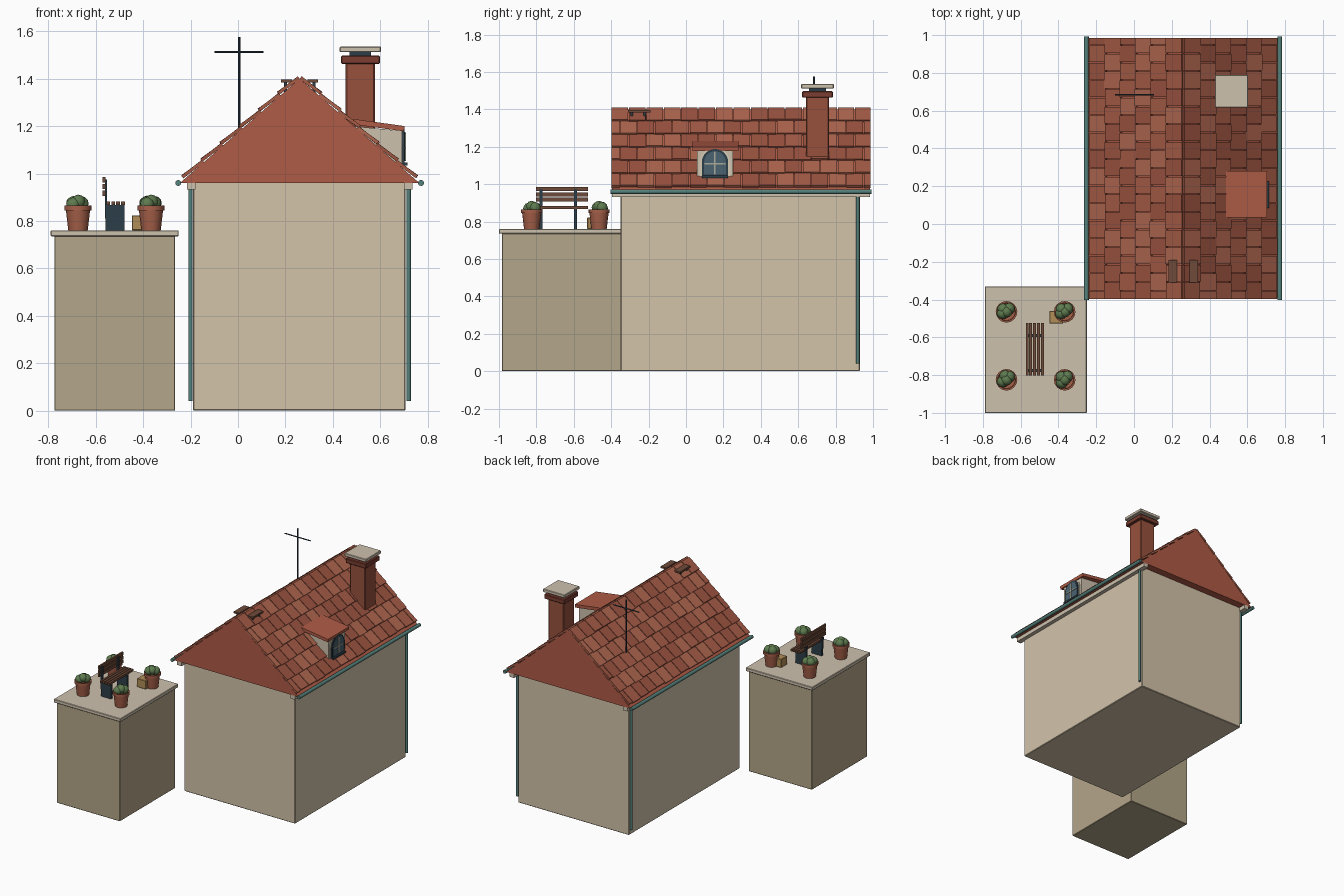
import bpy, bmesh, math, random
from mathutils import Matrix, Vector

if "Cube" in bpy.data.objects:
    bpy.data.objects.remove(bpy.data.objects["Cube"])

random.seed(4)
mats = {}


def mat(hexcol):
    if hexcol not in mats:
        m = bpy.data.materials.new("paint_" + hexcol)
        rgb = [(int(hexcol[i:i + 2], 16) / 255) ** 2.2 for i in (0, 2, 4)]
        m.diffuse_color = (*rgb, 1)
        m.use_nodes = True
        m.node_tree.nodes["Principled BSDF"].inputs["Base Color"].default_value = m.diffuse_color
        mats[hexcol] = m
    return mats[hexcol]


def finish(name, bm, *cols, smooth=False, bevel=0):
    bmesh.ops.recalc_face_normals(bm, faces=bm.faces)
    me = bpy.data.meshes.new(name)
    bm.to_mesh(me)
    bm.free()
    ob = bpy.data.objects.new(name, me)
    bpy.context.collection.objects.link(ob)
    for c in cols:
        me.materials.append(mat(c))
    if smooth:
        bpy.ops.object.select_all(action='DESELECT')
        ob.select_set(True)
        bpy.context.view_layer.objects.active = ob
        bpy.ops.object.shade_smooth_by_angle(angle=math.radians(40))
    if bevel:
        b = ob.modifiers.new("bevel", 'BEVEL')
        b.width, b.segments = bevel, 1
    return ob


def box(name, x, y, z, col, bevel=0):
    bm = bmesh.new()
    m = Matrix.Translation([(a + b) / 2 for a, b in (x, y, z)])
    m = m @ Matrix.Diagonal((x[1] - x[0], y[1] - y[0], z[1] - z[0], 1))
    bmesh.ops.create_cube(bm, size=1, matrix=m)
    return finish(name, bm, col, bevel=bevel)


def prism(name, pts, axis, a, b, col):
    # outline in the plane across the axis, extruded from a to b
    bm = bmesh.new()
    put = (lambda p, t: (t, p[0], p[1])) if axis == 'x' else (lambda p, t: (p[0], t, p[1]))
    f = bm.faces.new([bm.verts.new(put(p, a)) for p in pts])
    r = bmesh.ops.extrude_face_region(bm, geom=[f])
    move = Vector(put((0, 0), b - a))
    bmesh.ops.translate(bm, vec=move, verts=[v for v in r['geom'] if isinstance(v, bmesh.types.BMVert)])
    return finish(name, bm, col)


def rod(name, p, q, r, col, n=12):
    p, q = Vector(p), Vector(q)
    bm = bmesh.new()
    m = Matrix.Translation((p + q) / 2) @ (q - p).to_track_quat('Z', 'Y').to_matrix().to_4x4()
    bmesh.ops.create_cone(bm, cap_ends=True, segments=n, radius1=r, radius2=r, depth=(q - p).length, matrix=m)
    return finish(name, bm, col, smooth=True)


def lathe(name, prof, loc, col, n=16):
    bm = bmesh.new()
    vs = [bm.verts.new((r, 0, z)) for r, z in prof]
    es = [bm.edges.new(e) for e in zip(vs, vs[1:])]
    bmesh.ops.spin(bm, geom=vs + es, cent=(0, 0, 0), axis=(0, 0, 1), angle=2 * math.pi, steps=n)
    bmesh.ops.remove_doubles(bm, verts=bm.verts, dist=1e-5)
    ob = finish(name, bm, col, smooth=True)
    ob.location = loc


WALL, STONE, SLAB = "D2C2A8", "B2A488", "CCC0AC"
CLAY, GREEN, DARK, WOOD = "AE5C48", "55807A", "30404A", "6E4C3C"

# house walls and roof core
box("house_walls", (-.19, .707), (-.35, .93), (0, .965), WALL, .004)
CX, TOP, HALF, EAVE = .26, 1.40, .505, .96
prism("roof_core", [(CX - HALF, EAVE), (CX + HALF, EAVE), (CX, TOP)], 'y', -.395, .985, CLAY)

# roof tiles, staggered rows on both slopes
L = math.hypot(HALF, TOP - EAVE)
ROWS, PITCH, TW, Y0, Y1 = 6, .107, .093, -.40, .988
for side, label in ((-1, "left"), (1, "right")):
    d = Vector((side * HALF, 0, EAVE - TOP)) / L
    n = Vector((side * (TOP - EAVE), 0, HALF)) / L
    bm = bmesh.new()
    for r in range(ROWS):
        y = Y0 - (TW / 2 if r % 2 else 0)
        while y < Y1 - .015:
            a, b = max(y, Y0), min(y + TW, Y1)
            y += TW
            if b - a < .015:
                continue
            t = math.radians(random.uniform(3, 5.5))
            dd, nn = d * math.cos(t) + n * math.sin(t), n * math.cos(t) - d * math.sin(t)
            ln = PITCH + random.uniform(-.003, .004)
            c = Vector((CX, (a + b) / 2, TOP)) + d * (r * PITCH + ln / 2) + n * .009
            rot = Matrix((dd, Vector((0, side, 0)), nn)).transposed().to_4x4()
            m = Matrix.Translation(c) @ rot @ Matrix.Diagonal((ln, b - a - .005, .014, 1))
            vs = bmesh.ops.create_cube(bm, size=1, matrix=m)['verts']
            k = random.randrange(3)
            for f in {f for v in vs for f in v.link_faces}:
                f.material_index = k
    finish(label + "_roof_tiles", bm, "AE6650", "A45C48", "9A5442")

    # eave board, gutter and downpipe
    ex = -.197 if side < 0 else .718
    box(label + "_eave_board", (ex - .018, ex + .018), (-.395, .985), (.932, .962), SLAB)
    gx = CX + side * .512
    rod(label + "_gutter", (gx, -.403, .96), (gx, .993, .96), .0125, GREEN)
    px = -.2 if side < 0 else .72
    rod(label + "_downpipe", (px, .918, .04), (px, .918, .955), .009, GREEN)

    # walkway plank near the ridge
    a, b = sorted((CX + side * .033, CX + side * .078))
    box(label + "_roof_plank", (a, b), (-.31, -.19), (1.384, 1.396), WOOD)
    for y in (-.29, -.22):
        x = CX + side * .06
        box(label + "_plank_bracket", (x - .006, x + .006), (y - .006, y + .006), (1.33, 1.386), DARK)

# chimney
def block(name, h, z, col, bevel=0):
    box(name, (.516 - h, .516 + h), (.703 - h, .703 + h), z, col, bevel)


block("chimney_stack", .062, (1.05, 1.47), "96523F", .006)
block("chimney_collar", .082, (1.463, 1.497), "7A4034", .004)
block("chimney_flue", .046, (1.495, 1.515), DARK)
block("chimney_cap", .087, (1.512, 1.535), SLAB, .003)

# aerial
rod("aerial_mast", (.005, .685, 1.15), (.005, .685, 1.575), .005, DARK, 8)
rod("aerial_crossbar", (-.10, .685, 1.512), (.107, .685, 1.512), .004, DARK, 8)

# dormer
prism("dormer_body", [(.48, 1.2), (.69, 1.18), (.69, 1.02), (.62, 1.02), (.48, 1.12)], 'y', .06, .25, SLAB)
prism("dormer_roof", [(.487, 1.23), (.703, 1.2), (.70, 1.178), (.487, 1.207)], 'y', .035, .28, CLAY)


def arch(r, z0, zc):
    pts = [(.155 + r * math.cos(math.pi * i / 14), zc + r * math.sin(math.pi * i / 14)) for i in range(15)]
    return pts + [(.155 - r, z0), (.155 + r, z0)]


prism("dormer_arch_trim", arch(.082, 1.035, 1.113), 'x', .68, .694, "D8CCB6")
prism("dormer_window_frame", arch(.07, 1.04, 1.118), 'x', .685, .702, DARK)
prism("dormer_window_glass", arch(.058, 1.052, 1.118), 'x', .69, .704, "4C6470")
box("window_post", (.69, .708), (.151, .159), (1.052, 1.174), "A8A898")
box("window_rail", (.69, .708), (.098, .212), (1.105, 1.112), "A8A898")
box("window_sill", (.68, .714), (.085, .225), (1.034, 1.046), DARK)

# terrace block
box("terrace_block", (-.775, -.265), (-.985, -.347), (0, .737), STONE, .003)
box("terrace_slab", (-.79, -.25), (-1, -.33), (.735, .76), SLAB, .003)
ZT = .76

# potted shrubs
POT = [(0, 0), (.041, 0), (.051, .085), (.057, .085), (.057, .104), (.048, .104), (.046, .09), (0, .09)]
for x in (-.675, -.367):
    for y in (-.825, -.465):
        lathe("plant_pot", POT, (x, y, ZT), "A5604A")
        bm = bmesh.new()
        for i in range(4):
            t = i * math.pi / 2 + random.uniform(.3, 1)
            o = Vector((.022 * math.cos(t), .022 * math.sin(t), random.uniform(.108, .116)))
            if i == 3:
                o = Vector((0, 0, .12))
            bmesh.ops.create_icosphere(bm, subdivisions=2, radius=.031,
                                       matrix=Matrix.Translation(Vector((x, y, ZT)) + o))
        finish("shrub", bm, "5E7A50", smooth=True)

# small crate
box("crate", (-.448, -.375), (-.528, -.46), (ZT, .823), "B08C58", .003)

# bench facing +x
for y in (-.775, -.59):
    box("bench_leg", (-.558, -.478), (y - .008, y + .008), (ZT, .868), DARK)
    box("bench_back_post", (-.562, -.552), (y - .008, y + .008), (.81, .975), DARK)
for i in range(4):
    x = -.547 + i * .0205
    box("bench_seat_slat", (x - .008, x + .008), (-.803, -.525), (.867, .882), WOOD)
for z in (.917, .945, .974):
    box("bench_back_slat", (-.571, -.559), (-.803, -.525), (z - .011, z + .011), WOOD)
